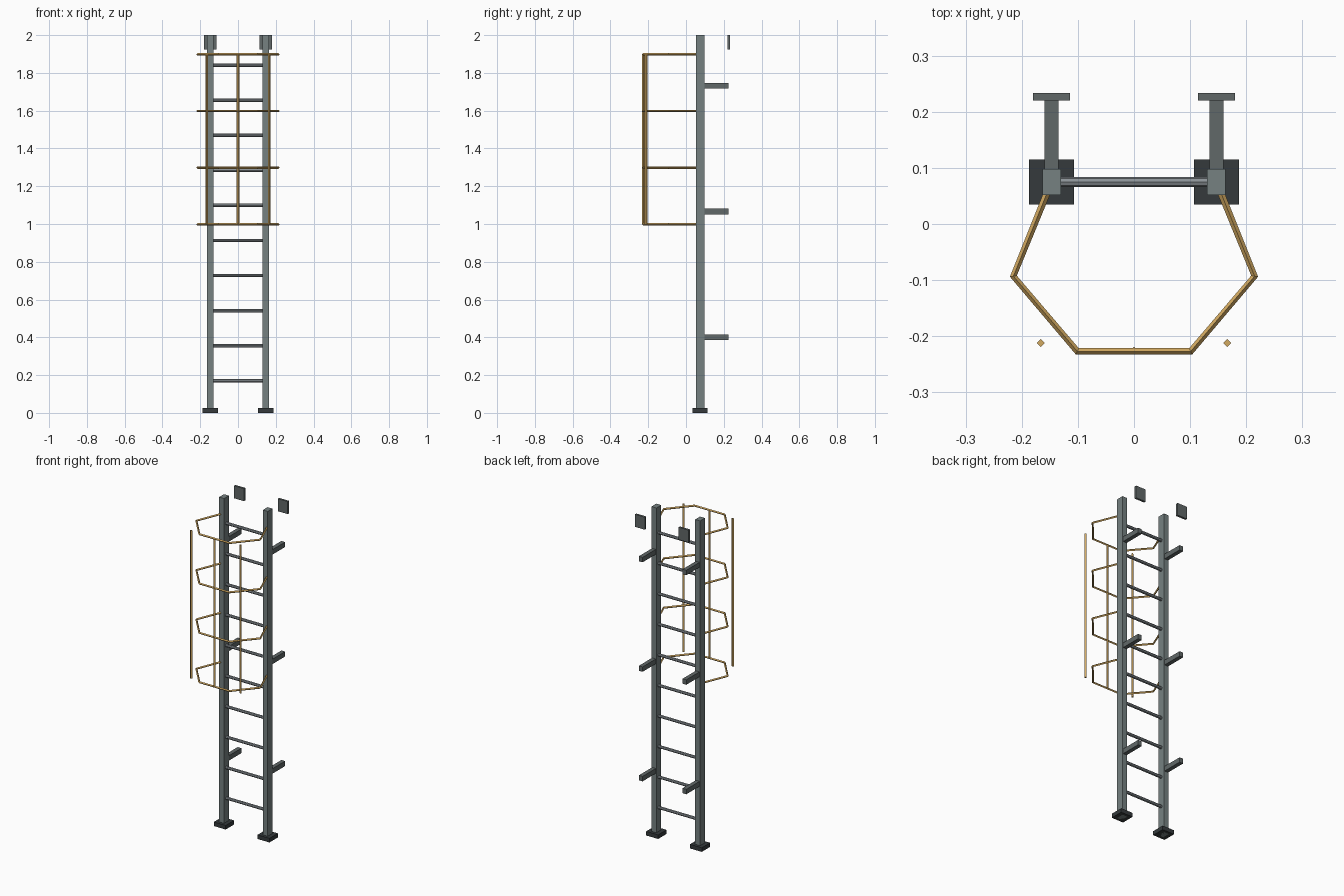
import bpy
from math import pi

if "Cube" in bpy.data.objects:
    bpy.data.objects.remove(bpy.data.objects["Cube"])


def material(name, color):
    m = bpy.data.materials.new(name)
    m.diffuse_color = (*color, 1)
    m.use_nodes = True
    m.node_tree.nodes["Principled BSDF"].inputs["Base Color"].default_value = m.diffuse_color
    return m


STEEL = material("rail_grey", (0.18, 0.22, 0.22))
BRACKET = material("bracket_grey", (0.12, 0.14, 0.14))
DARK = material("foot_dark", (0.035, 0.042, 0.045))
RUNG = material("rung_grey", (0.26, 0.29, 0.31))
CAGE = material("cage_yellow", (0.65, 0.40, 0.12))


def box(name, center, size, mat):
    bpy.ops.mesh.primitive_cube_add(size=1, location=center)
    ob = bpy.context.object
    ob.name = name
    ob.scale = size
    bpy.ops.object.transform_apply(location=False, rotation=False, scale=True)
    ob.data.materials.append(mat)
    return ob


def rod(name, center, radius, length, sides, mat, rot=(0, 0, 0)):
    bpy.ops.mesh.primitive_cylinder_add(vertices=sides, radius=radius, depth=length,
                                        location=center, rotation=rot)
    ob = bpy.context.object
    ob.name = name
    ob.data.materials.append(mat)
    return ob


RAIL_X, RAIL_Y = 0.147, 0.075

# Rails, feet, wall brackets and upper wall plates on both sides
for side, s in (("left", -1), ("right", 1)):
    x = s * RAIL_X
    box(f"rail_{side}", (x, RAIL_Y, 1.0), (0.033, 0.046, 2.0), STEEL)
    box(f"foot_{side}", (x, RAIL_Y, 0.0125), (0.08, 0.08, 0.025), DARK)
    box(f"wall_plate_{side}", (x, 0.227, 1.962), (0.066, 0.013, 0.076), BRACKET)
    for i, z in enumerate((0.4, 1.066, 1.732)):
        box(f"wall_bracket_{side}_{i}", (x, 0.151, z), (0.025, 0.148, 0.03), BRACKET)

# Rungs
for i in range(10):
    rod(f"rung_{i}", (0, RAIL_Y, 0.17 + i * 0.1857), 0.009, 2 * RAIL_X, 8, RUNG, (0, pi / 2, 0))

# Safety cage hoops: one open polygon swept with a thin section
half = [(RAIL_X, RAIL_Y), (0.215, -0.093), (0.101, -0.227)]
path = [(-x, y) for x, y in half] + half[::-1]
for i in range(4):
    cu = bpy.data.curves.new(f"cage_hoop_{i}", "CURVE")
    cu.dimensions = "3D"
    cu.bevel_depth = 0.0062
    cu.bevel_resolution = 0
    cu.use_fill_caps = True
    sp = cu.splines.new("POLY")
    sp.points.add(len(path) - 1)
    sp.use_smooth = False
    for p, (x, y) in zip(sp.points, path):
        p.co = (x, y, 0, 1)
    cu.materials.append(CAGE)
    ob = bpy.data.objects.new(f"cage_hoop_{i}", cu)
    ob.location.z = 1.0 + 0.3 * i - 0.002
    bpy.context.collection.objects.link(ob)

# Vertical cage bars
for name, x, y in (("left", -0.166, -0.212), ("middle", 0, -0.226), ("right", 0.166, -0.212)):
    rod(f"cage_bar_{name}", (x, y, 1.448), 0.007, 0.9, 4, CAGE)
